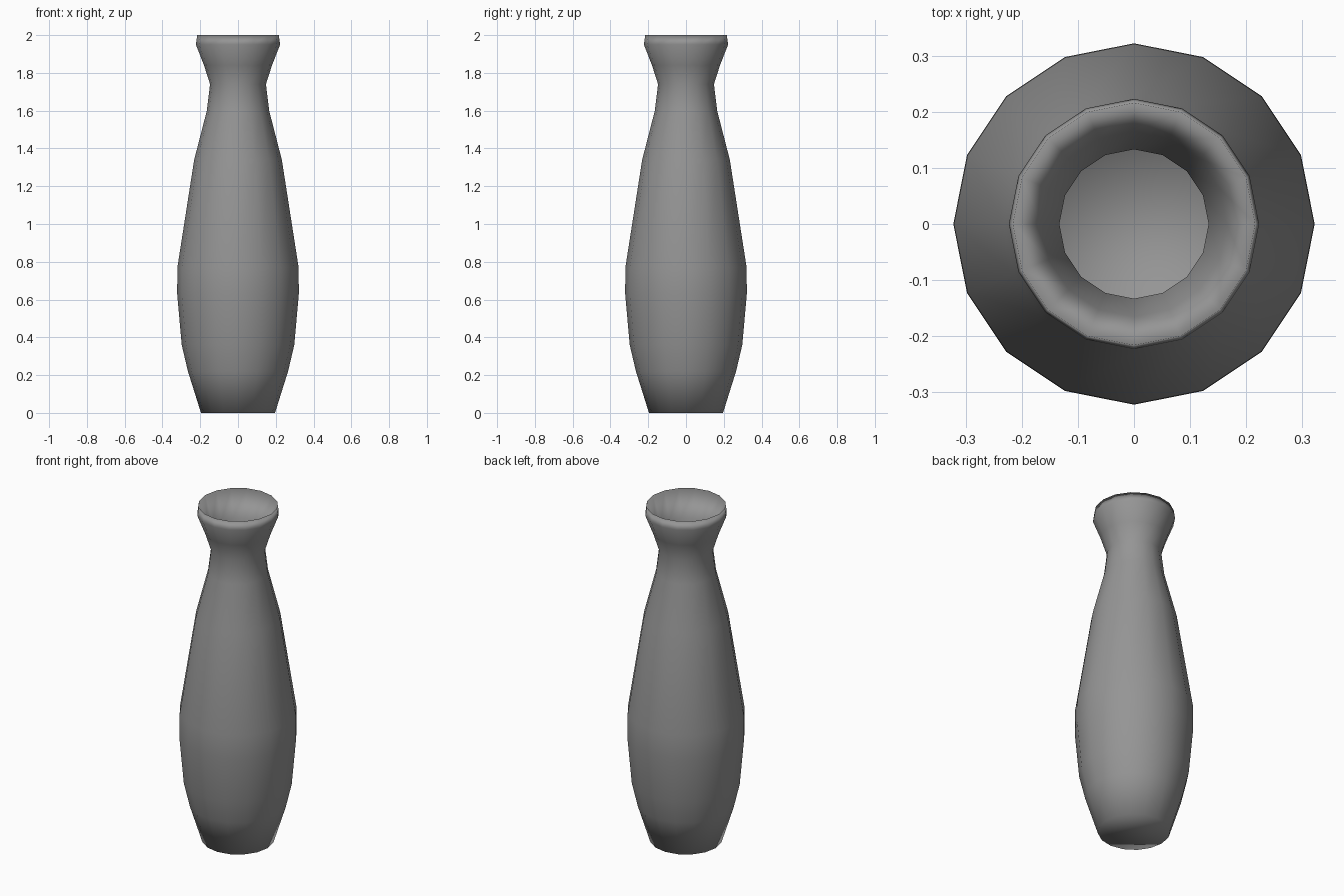
import bpy, bmesh, math

if "Cube" in bpy.data.objects:
    bpy.data.objects.remove(bpy.data.objects["Cube"])

SIDES = 16
WALL = 0.015

# outer silhouette: (radius, height)
outer = [(0.196, 0.0), (0.265, 0.22), (0.298, 0.36), (0.322, 0.63), (0.321, 0.77),
         (0.232, 1.34), (0.165, 1.60), (0.148, 1.74), (0.18, 1.84), (0.223, 1.95), (0.216, 2.0)]
# inner lining falls from the shared rim edge and follows the outer wall to a thin floor
inner = [(r - WALL, z) for r, z in reversed(outer[1:-2])] + [(0.187, 0.02)]


def lathe(name, profile):
    bm = bmesh.new()
    rings = []
    for r, z in profile:
        rings.append([bm.verts.new((r * math.cos(2 * math.pi * i / SIDES),
                                    r * math.sin(2 * math.pi * i / SIDES), z))
                      for i in range(SIDES)])
    for a, b in zip(rings, rings[1:]):
        for i in range(SIDES):
            j = (i + 1) % SIDES
            bm.faces.new((a[i], a[j], b[j], b[i]))
    # underside and inner floor
    bm.faces.new(list(reversed(rings[0])))
    bm.faces.new(rings[-1])
    bmesh.ops.recalc_face_normals(bm, faces=bm.faces[:])
    for f in bm.faces:
        f.smooth = True
    mesh = bpy.data.meshes.new(name)
    bm.to_mesh(mesh)
    bm.free()
    ob = bpy.data.objects.new(name, mesh)
    bpy.context.collection.objects.link(ob)
    return ob


# hollow vase with flared lip, dark grey glaze
vase = lathe("vase", outer + inner)
glaze = bpy.data.materials.new("dark_grey")
glaze.diffuse_color = (0.3, 0.3, 0.3, 1)
glaze.use_nodes = True
glaze.node_tree.nodes["Principled BSDF"].inputs["Base Color"].default_value = glaze.diffuse_color
vase.data.materials.append(glaze)
